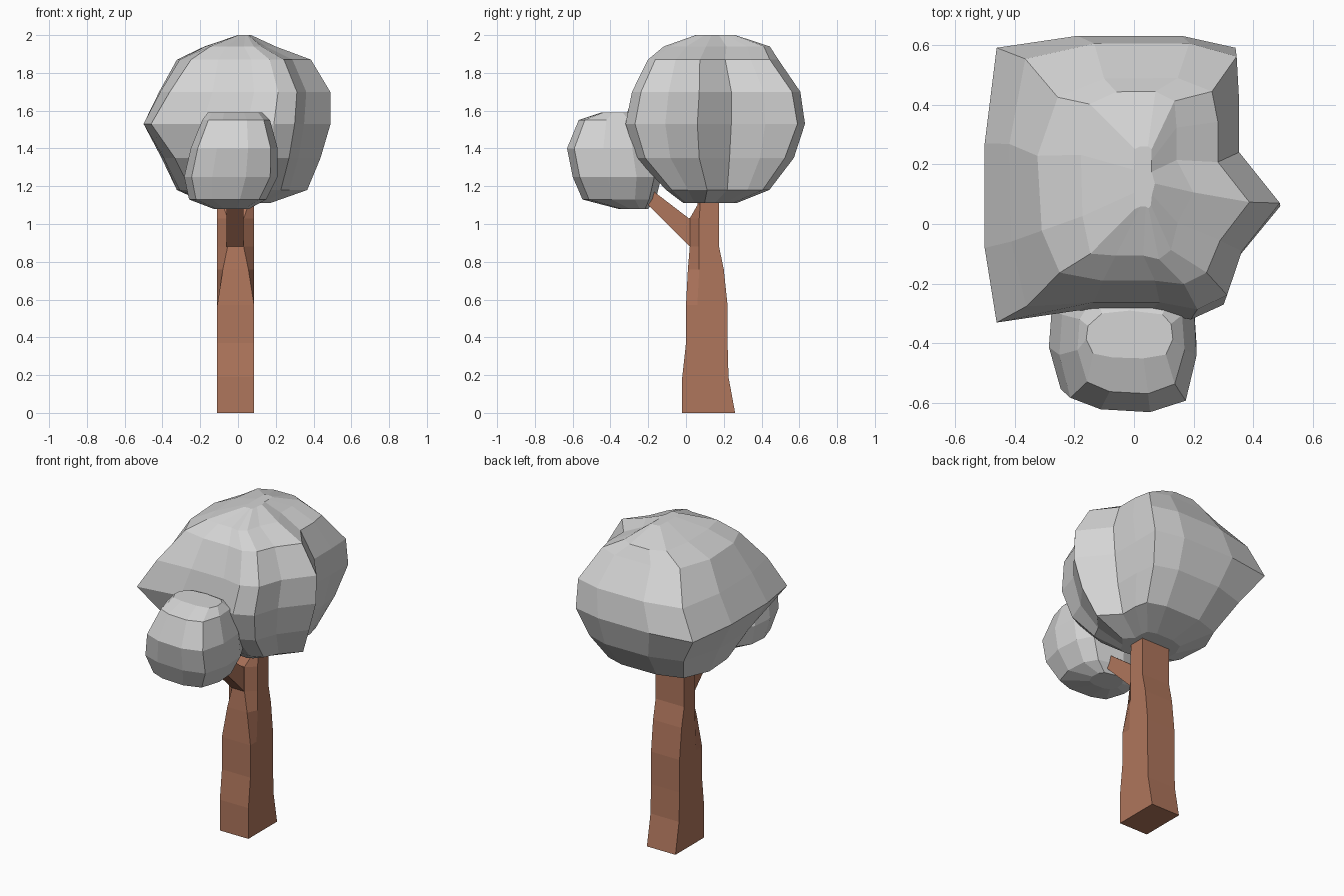
import bpy, bmesh, math

if "Cube" in bpy.data.objects:
    bpy.data.objects.remove(bpy.data.objects["Cube"])


def material(name, rgb):
    m = bpy.data.materials.new(name)
    m.diffuse_color = (*rgb, 1)
    m.use_nodes = True
    m.node_tree.nodes["Principled BSDF"].inputs["Base Color"].default_value = m.diffuse_color
    return m


LEAF = material("pale grey foliage", (0.66, 0.66, 0.66))
BARK = material("brown bark", (0.43, 0.18, 0.107))


def loft(name, rings, mat):
    """Skin a stack of equal-length point rings and cap both ends."""
    bm = bmesh.new()
    loops = [[bm.verts.new(p) for p in ring] for ring in rings]
    n = len(loops[0])
    for a, b in zip(loops, loops[1:]):
        for i in range(n):
            j = (i + 1) % n
            bm.faces.new((a[i], a[j], b[j], b[i]))
    bm.faces.new(loops[0])
    bm.faces.new(loops[-1])
    bmesh.ops.recalc_face_normals(bm, faces=bm.faces)
    me = bpy.data.meshes.new(name)
    bm.to_mesh(me)
    bm.free()
    me.materials.append(mat)
    ob = bpy.data.objects.new(name, me)
    bpy.context.collection.objects.link(ob)
    return ob


def blob(name, outline, levels):
    """Fit a plan outline into each level's box, rounding its corners by r."""
    xs, ys = zip(*outline)
    cx, cy = (min(xs) + max(xs)) / 2, (min(ys) + max(ys)) / 2
    hx, hy = (max(xs) - min(xs)) / 2, (max(ys) - min(ys)) / 2
    rings = []
    for z, x0, x1, y0, y1, r in levels:
        ring = []
        for x, y in outline:
            u, v = (x - cx) / hx, (y - cy) / hy
            k = 1 - r + r * min(1, 1 / math.hypot(u, v))
            ring.append(((x0 + x1) / 2 + u * k * (x1 - x0) / 2,
                         (y0 + y1) / 2 + v * k * (y1 - y0) / 2, z))
        rings.append(ring)
    return loft(name, rings, LEAF)


# Large crown: boxy plan with a ridge on the right side
blob("large_crown",
     [(-.50, -.08), (-.46, -.33), (-.19, -.29), (.05, -.29), (.19, -.32),
      (.30, -.27), (.35, -.11), (.49, .06), (.34, .24), (.34, .42), (.34, .59),
      (.16, .63), (-.19, .63), (-.46, .59), (-.50, .27)],
     [(1.11, -.17, .17, -.02, .27, .6),
      (1.18, -.33, .37, -.12, .45, .6),
      (1.35, -.41, .44, -.28, .58, .4),
      (1.53, -.50, .49, -.33, .63, 0),
      (1.70, -.42, .49, -.30, .61, .2),
      (1.87, -.33, .39, -.22, .50, .6),
      (1.94, -.18, .20, -.13, .45, .4),
      (2.00, .00, .07, .05, .26, 0)])

# Small crown on the side branch
blob("small_crown",
     [(-.29, -.43), (-.25, -.58), (-.14, -.62), (.04, -.63), (.17, -.59),
      (.21, -.43), (.20, -.27), (.15, -.17), (-.04, -.13), (-.20, -.16),
      (-.28, -.29)],
     [(1.08, -.13, .06, -.36, -.20, .5),
      (1.13, -.26, .15, -.55, -.16, .2),
      (1.25, -.285, .21, -.60, -.13, 0),
      (1.40, -.25, .21, -.63, -.15, 0),
      (1.55, -.19, .17, -.57, -.20, .2),
      (1.59, -.16, .13, -.45, -.29, 0)])

# Trunk: square base whose front corners taper in towards the fork
XL, XR = -.11, .085
loft("trunk",
     [[(XL, yb, z), (XL, ym, z), (XL + c, yf, z),
       (XR - c, yf, z), (XR, ym, z), (XR, yb, z)]
      for z, yf, ym, yb, c in [(0, -.02, .10, .26, 0), (.19, -.02, .10, .225, 0),
                               (.37, 0, .10, .22, 0), (.57, 0, .06, .22, 0),
                               (.76, .01, .07, .20, .03), (.88, .02, .07, .175, .055),
                               (1.03, .02, .07, .175, .055), (1.10, .06, .075, .175, .03),
                               (1.30, .06, .075, .175, .03)]],
     BARK)

# Side branch: side profile extruded across the trunk's front face
side = [(.09, .86), (.02, .88), (-.27, 1.17), (-.22, 1.21), (.015, 1.03), (.09, 1.05)]
loft("side_branch", [[(x, y, z) for y, z in side] for x in (-.06, .028)], BARK)
